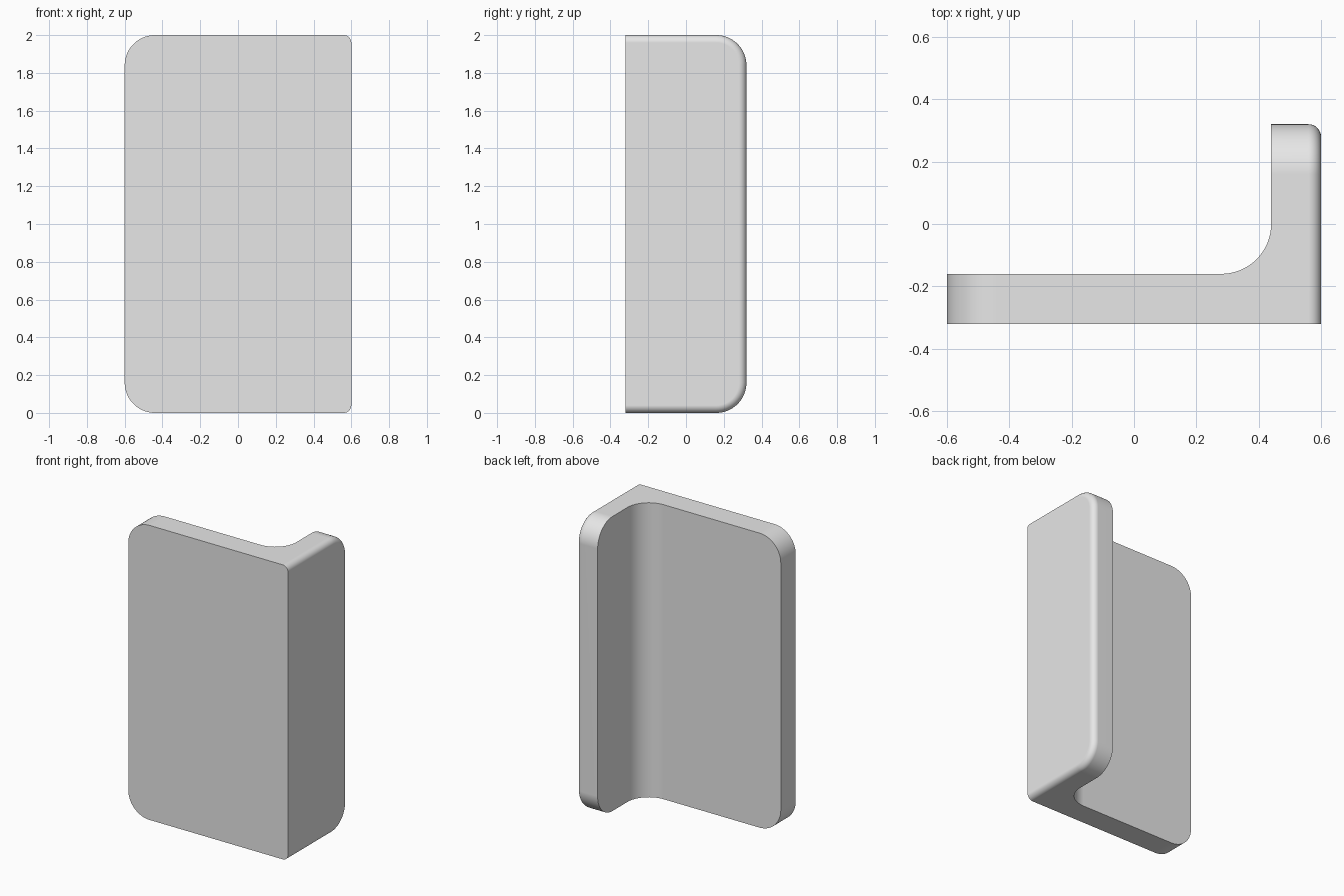
import bpy, bmesh, math

cube = bpy.data.objects.get("Cube")
if cube:
    bpy.data.objects.remove(cube, do_unlink=True)

W, D, H = 0.60, 0.32, 2.0      # half width, half depth, height
T, R, EDGE = 0.16, 0.16, 0.04  # wall thickness, corner radius, edge radius
STEPS = 16

# L-shaped profile with a concave fillet between the two walls
profile = [(-W, -D), (W, -D), (W, D), (W - T, D)]
cx, cy = W - T - R, -D + T + R
for i in range(STEPS + 1):
    a = -math.pi / 2 * i / STEPS
    profile.append((cx + R * math.cos(a), cy + R * math.sin(a)))
profile.append((-W, -D + T))

bm = bmesh.new()
base = bm.faces.new([bm.verts.new((x, y, 0)) for x, y in profile])
top = bmesh.ops.extrude_face_region(bm, geom=[base])["geom"]
bmesh.ops.translate(bm, vec=(0, 0, H),
                    verts=[v for v in top if isinstance(v, bmesh.types.BMVert)])
bmesh.ops.recalc_face_normals(bm, faces=bm.faces)


def on(edge, axis, value):
    return all(abs(v.co[axis] - value) < 1e-4 for v in edge.verts)


def round_edges(edges, radius, steps):
    bmesh.ops.bevel(bm, geom=edges, offset=radius, offset_type='OFFSET',
                    segments=steps, profile=0.5, affect='EDGES',
                    clamp_overlap=False)


# Large rounded corners at the free end of each wall
round_edges([e for e in bm.edges
             if (on(e, 2, 0) or on(e, 2, H)) and (on(e, 0, -W) or on(e, 1, D))],
            R, STEPS)

# Small rounded rim on the outer side face, leaving the front edge sharp
round_edges([e for e in bm.edges if on(e, 0, W) and not on(e, 1, -D)], EDGE, 8)

mesh = bpy.data.meshes.new("angle_bracket")
bm.to_mesh(mesh)
bm.free()
bracket = bpy.data.objects.new("angle_bracket", mesh)
bpy.context.collection.objects.link(bracket)

# Plain grey material
grey = bpy.data.materials.new("light_grey")
grey.use_nodes = True
color = (0.8, 0.8, 0.8, 1)
grey.diffuse_color = color
grey.node_tree.nodes["Principled BSDF"].inputs["Base Color"].default_value = color
mesh.materials.append(grey)

# Smooth curves, crisp corners and even shading on flat faces
bpy.ops.object.select_all(action='DESELECT')
bracket.select_set(True)
bpy.context.view_layer.objects.active = bracket
bpy.ops.object.shade_smooth_by_angle(angle=math.radians(30))
normals = bracket.modifiers.new("even_normals", 'WEIGHTED_NORMAL')
normals.keep_sharp = True
